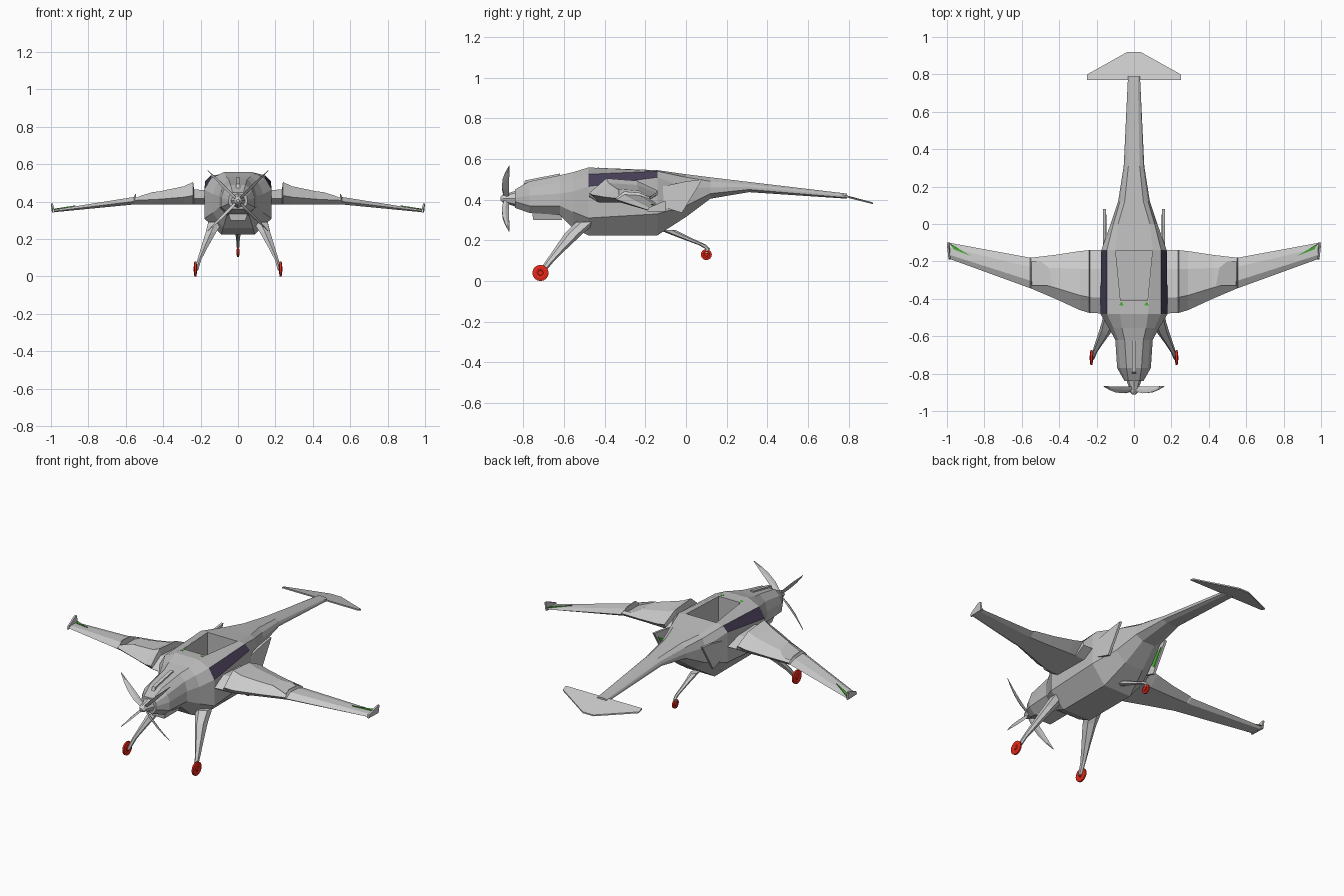
import bpy, bmesh, math
from mathutils import Vector, Matrix

if "Cube" in bpy.data.objects:
    bpy.data.objects.remove(bpy.data.objects["Cube"])

def mat(name, col):
    m = bpy.data.materials.new(name)
    m.diffuse_color = (*col, 1)
    m.use_nodes = True
    m.node_tree.nodes["Principled BSDF"].inputs["Base Color"].default_value = m.diffuse_color
    return m

RED = mat("red", (0.8, 0.02, 0.01))
GREEN = mat("green", (0.06, 0.4, 0.03))
GLASS = mat("tinted_glass", (0.06, 0.045, 0.09))
GREY = mat("grey", (0.5, 0.5, 0.5))

def finish(name, bm, material=None):
    bmesh.ops.recalc_face_normals(bm, faces=bm.faces)
    me = bpy.data.meshes.new(name)
    bm.to_mesh(me)
    bm.free()
    ob = bpy.data.objects.new(name, me)
    bpy.context.collection.objects.link(ob)
    if material:
        me.materials.append(material)
    return ob

def loft(name, rings, material=None):
    """Skin a list of closed rings with equal point counts."""
    bm = bmesh.new()
    vs = [[bm.verts.new(p) for p in r] for r in rings]
    n = len(rings[0])
    for a, b in zip(vs, vs[1:]):
        for i in range(n):
            j = (i + 1) % n
            bm.faces.new((a[i], a[j], b[j], b[i]))
    bm.faces.new(vs[0])
    bm.faces.new(vs[-1])
    return finish(name, bm, material)

def slab(name, pts, offset, material=None):
    """Extrude a polygon by an offset vector."""
    o = Vector(offset)
    return loft(name, [[Vector(p) for p in pts], [Vector(p) + o for p in pts]], material)

def cut(ob, cutter):
    m = ob.modifiers.new("cut", 'BOOLEAN')
    m.operation = 'DIFFERENCE'
    m.solver = 'EXACT'
    m.object = cutter
    cutter.hide_render = True
    cutter.hide_set(True)

def wheel(name, c, r, w):
    """Tyre with a raised hub, axis along x."""
    prof = [(-1.3, .15), (-1.3, .3), (-.6, .35), (-1, .6), (-.6, 1),
            (.6, 1), (1, .6), (.6, .35), (1.3, .3), (1.3, .15)]
    rings = [[(c[0] + x * w / 2, c[1] + r * k * math.cos(t * math.tau / 16),
               c[2] + r * k * math.sin(t * math.tau / 16)) for t in range(16)] for x, k in prof]
    return loft(name, rings, RED)

def strut(name, pts):
    """Six-sided tapered leg: (x, y, z, half width x, half width y)."""
    return loft(name, [[(x + a * math.cos(i * math.tau / 6 + .52),
                         y + b * math.sin(i * math.tau / 6 + .52), z) for i in range(6)]
                       for x, y, z, a, b in pts])

# Fuselage: y, then half section (top x,z; shoulder x,z; side x,upper z,lower z; bottom x,z)
sections = [
    (-.84, .03, .45, .047, .43, .05, .41, .39, .03, .36),
    (-.77, .04, .49, .075, .46, .09, .42, .37, .05, .335),
    (-.62, .05, .52, .085, .485, .10, .43, .37, .06, .325),
    (-.555, .065, .535, .11, .50, .135, .44, .34, .08, .26),
    (-.48, .075, .558, .145, .525, .18, .465, .31, .09, .225),
    (-.14, .10, .545, .145, .54, .175, .51, .33, .09, .225),
    (0, .085, .525, .11, .51, .125, .46, .37, .06, .315),
    (.12, .05, .51, .075, .49, .085, .46, .43, .04, .405),
    (.31, .03, .487, .048, .475, .055, .463, .45, .03, .437),
    (.79, .02, .43, .03, .425, .032, .418, .41, .02, .405)]
rings = []
for y, a, b, c, d, e, f, g, h, i in sections:
    half = [(a, b), (c, d), (e, f), (e, g), (h, i)]
    rings.append([(x, y, z) for x, z in half] + [(-x, y, z) for x, z in reversed(half)])
body = loft("fuselage", rings, GREY)
body.data.materials.append(GLASS)
for p in body.data.polygons:              # side windows
    c = p.center
    if -.4 < c.y < -.2 and abs(c.x) > .14 and c.z > .48:
        p.material_index = 1

# Open cockpit
cut(body, slab("cockpit_cutter", [(-.072, -.41, .38), (.072, -.41, .38), (.098, -.145, .38),
                                  (-.098, -.145, .38)], (0, 0, .3)))
# Nose details
slab("chin_intake", [(-.04, -.75, .30), (.04, -.75, .30), (.06, -.76, .36), (-.06, -.76, .36)],
     (0, .14, 0))
slab("nose_spine", [(0, -.80, .47), (0, -.79, .495), (0, -.62, .528), (0, -.62, .48)], (.02, 0, 0)
     ).location.x = -.01

# Propeller
def disc(y, r):
    return [(r * math.cos(t * math.tau / 8), y, .405 + r * math.sin(t * math.tau / 8)) for t in range(8)]
loft("spinner", [disc(-.912, .008), disc(-.90, .02), disc(-.87, .028), disc(-.835, .04)])
for k in range(4):
    R = Matrix.Translation((0, 0, .405)) @ Matrix.Rotation(math.radians(45 + 90 * k), 4, 'Y')
    blade = []
    for r, y, w, t in [(.01, -.882, .012, .006), (.07, -.887, .018, .005),
                       (.13, -.885, .016, .004), (.18, -.878, .01, .003), (.228, -.868, .002, .002)]:
        blade.append([R @ Vector(p) for p in ((-w * .45, y - w, r), (t, y, r), (w * .45, y + w, r), (-t, y, r))])
    loft("propeller_blade", blade)

# Tailplane
slab("tailplane", [(-.25, .77, .418), (.25, .77, .418), (.25, .80, .408), (.035, .92, .378),
                   (-.035, .92, .378), (-.25, .80, .408)], (0, 0, .008))

# Tail wheel
strut("tail_leg", [(0, -.09, .25, .022, .04), (0, -.01, .215, .014, .03), (0, .08, .178, .009, .02),
                   (0, .105, .16, .008, .012), (0, .10, .13, .006, .01)])
wheel("tail_wheel", (0, .10, .13), .027, .014)

for s, side in ((1, "right"), (-1, "left")):
    # Wing: x, leading y, trailing y, top z, bottom z
    wr = []
    for x, l, t, zt, zb in [(.14, -.48, -.14, .46, .385), (.235, -.475, -.14, .465, .385),
                            (.24, -.475, -.14, .505, .385), (.29, -.46, -.145, .482, .385),
                            (.42, -.40, -.165, .455, .385), (.55, -.345, -.18, .44, .385),
                            (.556, -.343, -.18, .425, .385), (.99, -.185, -.10, .356, .343)]:
        h, c = zt - zb, t - l
        wr.append([(s * x, l, zb + .4 * h), (s * x, l + .25 * c, zt), (s * x, l + .7 * c, zb + .9 * h),
                   (s * x, t, zb + .5 * h), (s * x, l + .8 * c, zb), (s * x, l + .15 * c, zb)])
    wing = loft(side + "_wing", wr)
    cut(wing, slab(side + "_recess_cutter", [(s * .43, -.33, .456), (s * .545, -.33, .405),
                                             (s * .545, -.33, .5), (s * .43, -.33, .5)], (0, .13, 0)))
    # Winglet and green tip marking
    slab(side + "_winglet", [(s * .982, -.19, .342), (s * .982, -.185, .36), (s * .99, -.115, .39),
                             (s * .99, -.098, .39), (s * .985, -.10, .342)], (s * .01, 0, 0))
    slab(side + "_tip_marking", [(s * .87, -.172, .376), (s * .985, -.103, .357), (s * .965, -.135, .361)],
         (0, 0, .004), GREEN)
    # Rear strake with green inner face
    fin = [(-.20, .39), (-.02, .335), (.08, .50), (.0, .49), (-.14, .46)]
    slab(side + "_strake", [(s * (.165 - .06 * max(0, .05 - abs(z - .4))), y, z) for y, z in fin],
         (-s * .014, 0, 0))
    slab(side + "_strake_marking", [(s * .148, -.06, .41), (s * .148, -.01, .37), (s * .148, .05, .47)],
         (s * .003, 0, 0), GREEN)
    # Cockpit lights
    slab(side + "_cockpit_light", [(s * .055, -.435, .554), (s * .07, -.405, .55), (s * .078, -.435, .553)],
         (0, 0, .004), GREEN)
    # Main gear
    strut(side + "_leg", [(s * .12, -.49, .29, .045, .05), (s * .145, -.55, .235, .032, .045),
                          (s * .18, -.62, .155, .02, .03), (s * .207, -.675, .09, .012, .02),
                          (s * .22, -.715, .035, .009, .014)])
    wheel(side + "_wheel", (s * .228, -.715, .04), .04, .016)
